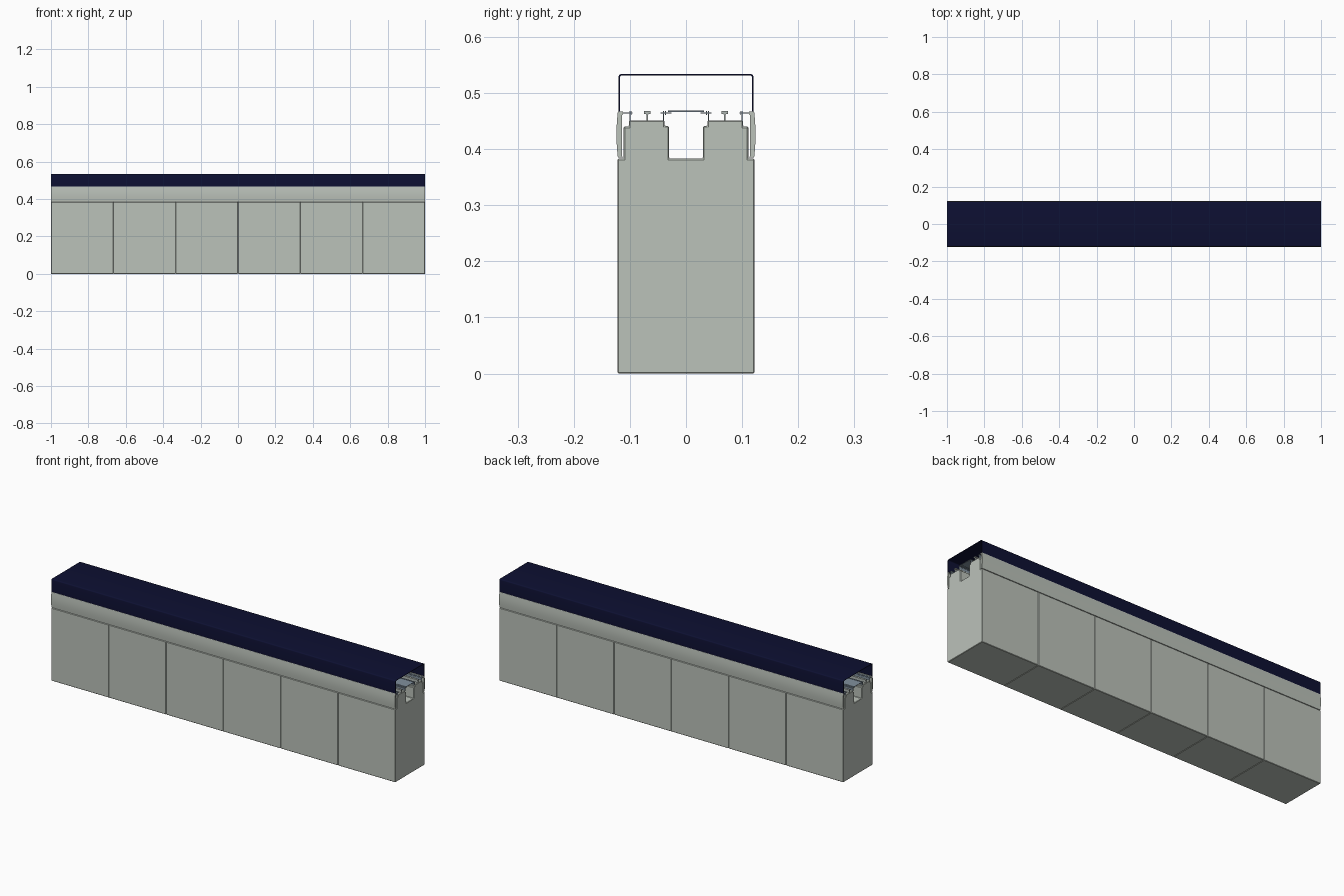
import bpy, bmesh, math

if "Cube" in bpy.data.objects:
    bpy.data.objects.remove(bpy.data.objects["Cube"], do_unlink=True)

LENGTH = 2.0
SEGMENTS = 6


def material(name, color, roughness=0.7):
    mat = bpy.data.materials.new(name)
    mat.use_nodes = True
    mat.diffuse_color = (*color, 1)
    shader = mat.node_tree.nodes["Principled BSDF"]
    shader.inputs["Base Color"].default_value = (*color, 1)
    shader.inputs["Roughness"].default_value = roughness
    return mat


concrete = material("concrete", (0.50, 0.54, 0.49))
navy = material("navy_cover", (0.004, 0.005, 0.032), 0.5)
steel = material("steel", (0.42, 0.46, 0.44), 0.4)
grating = material("grating", (0.22, 0.28, 0.34), 0.5)


def extrude(name, profile, mat, x0=-LENGTH / 2, x1=LENGTH / 2, mirror=False, smooth=False):
    """Extrude a closed (y, z) profile along x."""
    bm = bmesh.new()
    face = bm.faces.new([bm.verts.new((x0, y, z)) for y, z in profile])
    result = bmesh.ops.extrude_face_region(bm, geom=[face])
    verts = [v for v in result["geom"] if isinstance(v, bmesh.types.BMVert)]
    bmesh.ops.translate(bm, verts=verts, vec=(x1 - x0, 0, 0))
    bmesh.ops.recalc_face_normals(bm, faces=bm.faces)
    mesh = bpy.data.meshes.new(name)
    bm.to_mesh(mesh)
    bm.free()
    mesh.materials.append(mat)
    obj = bpy.data.objects.new(name, mesh)
    bpy.context.collection.objects.link(obj)
    if smooth:
        bpy.ops.object.select_all(action="DESELECT")
        obj.select_set(True)
        bpy.context.view_layer.objects.active = obj
        bpy.ops.object.shade_smooth_by_angle(angle=math.radians(30))
    if mirror:
        mod = obj.modifiers.new("Mirror", "MIRROR")
        mod.use_axis = (False, True, False)
    return obj


def box(y0, y1, z0, z1):
    return [(y0, z0), (y1, z0), (y1, z1), (y0, z1)]


def both_sides(half):
    return half + [(-y, z) for y, z in reversed(half)]


# Concrete trough segments with stepped shoulders and a central channel
half_body = [(0.122, 0), (0.122, 0.383), (0.111, 0.383), (0.111, 0.44),
             (0.102, 0.44), (0.102, 0.451), (0.038, 0.451), (0.038, 0.441),
             (0.03, 0.441), (0.03, 0.383)]
step = LENGTH / SEGMENTS
for i in range(SEGMENTS):
    start = -LENGTH / 2 + i * step
    segment = extrude(f"body_segment_{i + 1}", both_sides(half_body), concrete,
                      start, start + step)
    bevel = segment.modifiers.new("Bevel", "BEVEL")
    bevel.width = 0.002
    bevel.segments = 1

# Gently bowed side panels with a return lip at the foot
bow = [(0.1215 + 0.0025 * math.sin(math.pi * t / 8), 0.385 + 0.082 * t / 8)
       for t in range(9)]
panel = bow + [(0.112, 0.467), (0.112, 0.462), (0.1145, 0.46),
               (0.1145, 0.388), (0.112, 0.385)]
extrude("side_panel", panel, concrete, mirror=True, smooth=True)

# Running rails
rail = [(0.0675, 0.451), (0.0705, 0.451), (0.0705, 0.462), (0.0745, 0.463),
        (0.0745, 0.468), (0.0635, 0.468), (0.0635, 0.463), (0.0675, 0.462)]
extrude("running_rail", rail, steel, mirror=True)

# Walkway plates and the brackets that carry them
extrude("centre_plate", box(-0.032, 0.032, 0.4665, 0.4685), grating)
for name, inner, outer, post in (("inner", 0.026, 0.045, 0.040),
                                 ("outer", 0.095, 0.1125, 0.100)):
    extrude(f"{name}_ledge", box(inner, outer, 0.4635, 0.4655), grating, mirror=True)
    extrude(f"{name}_post", box(post - 0.001, post + 0.001, 0.45, 0.468),
            grating, mirror=True)
    extrude(f"{name}_lip", box(post - 0.004, post - 0.003, 0.461, 0.468),
            grating, mirror=True)


# Open-ended cover with rounded upper corners
def cover_half(width, top, radius):
    arc = [(width - radius + radius * math.cos(a), top - radius + radius * math.sin(a))
           for a in (math.pi / 2 * k / 4 for k in range(5))]
    return [(width, 0.467)] + arc


outer_shell = both_sides(cover_half(0.1205, 0.534, 0.006))
inner_shell = both_sides(cover_half(0.118, 0.5315, 0.004))
extrude("cover", outer_shell + inner_shell[::-1], navy, smooth=True)
